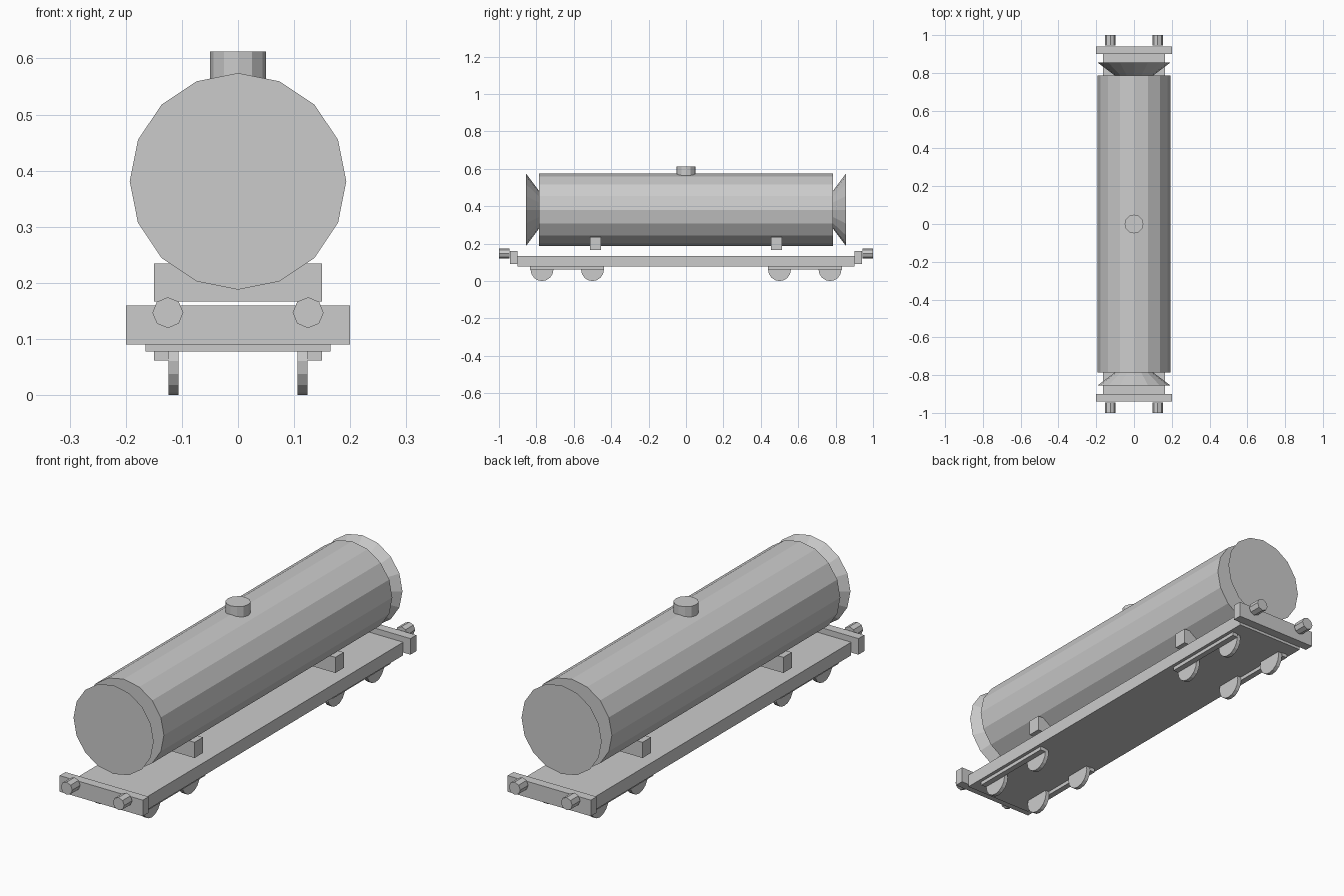
import bpy, bmesh, math
from mathutils import Matrix, Vector

if "Cube" in bpy.data.objects:
    bpy.data.objects.remove(bpy.data.objects["Cube"])

grey = bpy.data.materials.new("plain_grey")
grey.diffuse_color = (0.6, 0.6, 0.6, 1)
grey.use_nodes = True
grey.node_tree.nodes["Principled BSDF"].inputs["Base Color"].default_value = grey.diffuse_color


def finish(name, bm):
    bmesh.ops.recalc_face_normals(bm, faces=bm.faces)
    me = bpy.data.meshes.new(name)
    bm.to_mesh(me)
    bm.free()
    me.materials.append(grey)
    ob = bpy.data.objects.new(name, me)
    bpy.context.collection.objects.link(ob)
    return ob


def box(name, lo, hi):
    lo, hi = Vector(lo), Vector(hi)
    bm = bmesh.new()
    bmesh.ops.create_cube(bm, size=1, matrix=Matrix.Translation((lo + hi) / 2)
                          @ Matrix.Diagonal((*(hi - lo), 1)))
    return finish(name, bm)


def drum(name, start, end, r1, r2, sides):
    """Closed cylinder or cone frustum running from start to end."""
    start, end = Vector(start), Vector(end)
    axis = end - start
    rot = Vector((0, 0, 1)).rotation_difference(axis).to_matrix().to_4x4()
    bm = bmesh.new()
    bmesh.ops.create_cone(bm, cap_ends=True, segments=sides, radius1=r1, radius2=r2,
                          depth=axis.length,
                          matrix=Matrix.Translation((start + end) / 2) @ rot)
    return finish(name, bm)


# Tank barrel and filler dome
TANK_Z, TANK_R = 0.381, 0.193
drum("tank_barrel", (0, -0.785, TANK_Z), (0, 0.785, TANK_Z), TANK_R, TANK_R, 16)
drum("filler_dome", (0, 0, 0.53), (0, 0, 0.612), 0.05, 0.05, 12)

# Flat underframe
box("underframe", (-0.165, -0.9, 0.078), (0.165, 0.9, 0.135))

for s, end in ((-1, "front"), (1, "back")):
    # Flared tank end, wide on the outside
    drum(f"{end}_tank_end", (0, s * 0.785, TANK_Z), (0, s * 0.855, TANK_Z), 0.1, TANK_R, 16)
    # Saddle under the tank
    box(f"{end}_saddle", (-0.15, s * 0.484 - 0.029, 0.167), (0.15, s * 0.484 + 0.029, 0.235))
    # Buffer beam across the end
    box(f"{end}_buffer_beam", (-0.2, s * 0.92 - 0.02, 0.09), (0.2, s * 0.92 + 0.02, 0.16))
    for t, side in ((-1, "left"), (1, "right")):
        # Buffers
        drum(f"{end}_{side}_buffer", (t * 0.125, s * 0.945, 0.147),
             (t * 0.125, s, 0.147), 0.0275, 0.0275, 8)
        # Bogie side bar
        box(f"{end}_{side}_bogie_bar", (t * 0.137 - 0.013, s * 0.636 - 0.197, 0.062),
            (t * 0.137 + 0.013, s * 0.636 + 0.197, 0.1))
        # Wheels
        for y, place in ((0.5, "inner"), (0.77, "outer")):
            drum(f"{end}_{side}_{place}_wheel", (t * 0.106, s * y, 0.061),
                 (t * 0.124, s * y, 0.061), 0.061, 0.061, 16)
